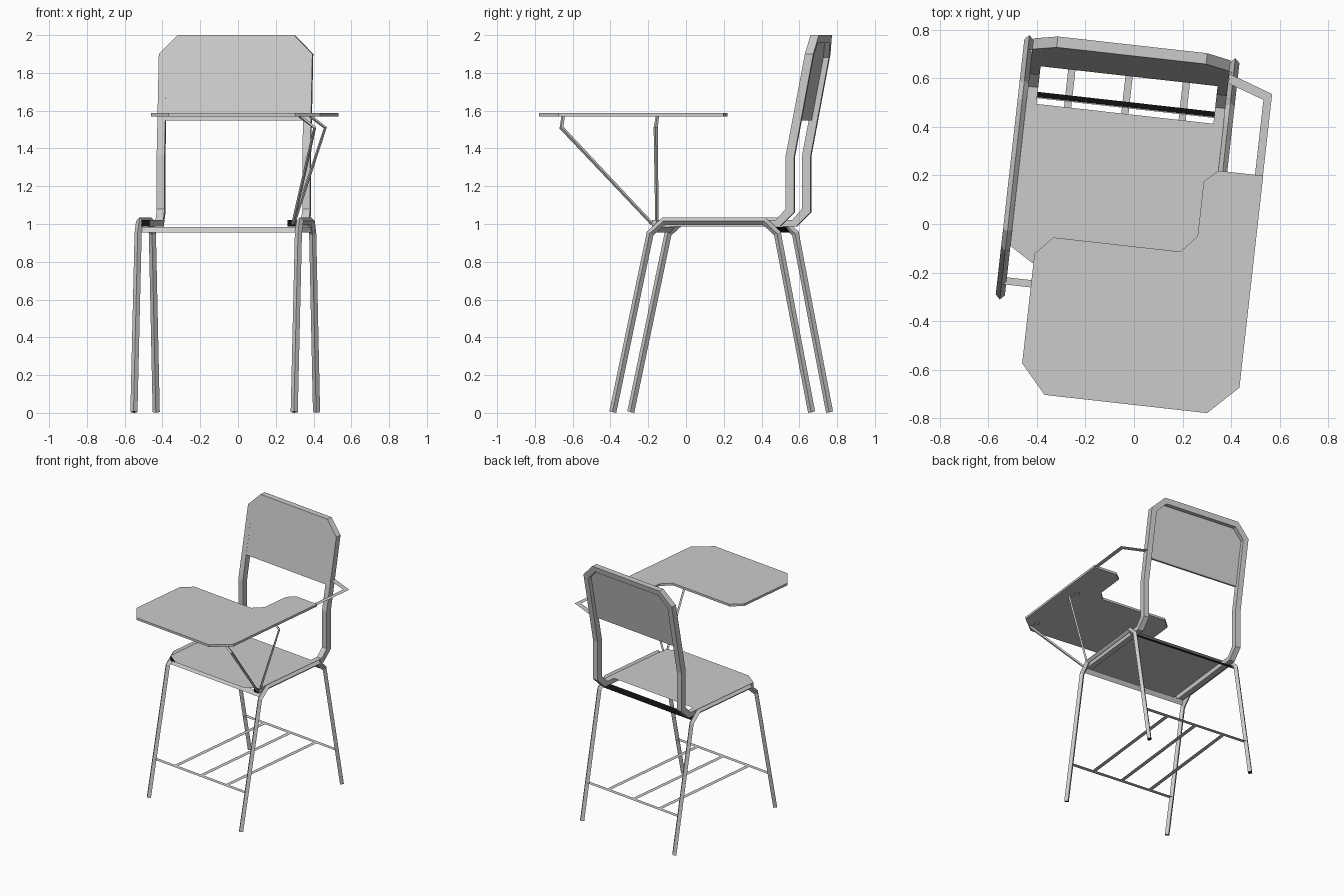
import bpy, bmesh, math
from mathutils import Vector, Matrix

if "Cube" in bpy.data.objects:
    bpy.data.objects.remove(bpy.data.objects["Cube"], do_unlink=True)


def make_material(name, value):
    m = bpy.data.materials.new(name)
    m.use_nodes = True
    m.diffuse_color = (value, value, value, 1)
    m.node_tree.nodes["Principled BSDF"].inputs["Base Color"].default_value = (value, value, value, 1)
    return m


GREY = make_material("light grey", 0.6)
BLACK = make_material("black", 0.005)

# The chair is turned slightly; parts are written about its own centre line
PLACE = Matrix.Rotation(math.radians(-6.4), 4, "Z") @ Matrix.Translation((-0.088, 0, 0))


def finish(name, bm, closed=True, main=GREY):
    if closed:
        bmesh.ops.recalc_face_normals(bm, faces=bm.faces[:])
    bm.transform(PLACE)
    mesh = bpy.data.meshes.new(name)
    bm.to_mesh(mesh)
    bm.free()
    mesh.materials.append(main)
    mesh.materials.append(BLACK)
    obj = bpy.data.objects.new(name, mesh)
    bpy.context.collection.objects.link(obj)
    return obj


def skin(name, rings, cap=0):
    """Join a row of rings into a tube with end caps."""
    bm = bmesh.new()
    rows = [[bm.verts.new(p) for p in ring] for ring in rings]
    n = len(rows[0])
    for a, b in zip(rows, rows[1:]):
        for i in range(n):
            j = (i + 1) % n
            bm.faces.new((a[i], a[j], b[j], b[i]))
    for end in (rows[0], rows[-1]):
        bm.faces.new(end).material_index = cap
    return finish(name, bm)


def tube(name, points, radius, cap=0):
    """Sweep a diamond section along a path with mitred bends."""
    pts = [Vector(p) for p in points]
    last = len(pts) - 1
    rings = []
    for k, p in enumerate(pts):
        before = (p - pts[k - 1]).normalized() if k else None
        after = (pts[k + 1] - p).normalized() if k < last else None
        t = ((before or after) + (after or before)).normalized()
        stretch = 1 / t.dot(after or before)
        side = Vector((1, 0, 0))
        side = (side - t * side.dot(t)).normalized()
        up = t.cross(side) * stretch
        rings.append([p + radius * d for d in (side, up, -side, -up)])
    return skin(name, rings, cap)


def sheet(name, corners, main=GREY):
    bm = bmesh.new()
    bm.faces.new([bm.verts.new(c) for c in corners])
    return finish(name, bm, closed=False, main=main)


def slab(name, corners, offset):
    shift = Vector(offset)
    return skin(name, [corners, [Vector(c) + shift for c in corners]])


def mirrored(half):
    """Complete a symmetrical outline from its +x half."""
    return half + [(-p[0], *p[1:]) for p in reversed(half)]


# Legs: one bent tube per side, forming front leg, seat rail and rear leg
leg_side = [(-0.352, 0.004), (-0.153, 0.95), (-0.08, 1.016),
            (0.455, 1.016), (0.525, 0.95), (0.707, 0.004)]
for label, u in (("left", 0.427), ("right", -0.427)):
    tube(label + "_legs", [(u, v, z) for v, z in leg_side], 0.019, cap=1)


# Back frame: rectangular tube from the seat sides up and over the back
def back_front(z):
    return 0.568 + (z - 1.36) * 0.1875


OUT, INN, DEEP = 0.409, 0.367, 0.045
side_profile = [((-0.146, 1.022), (-0.146, 0.986)), ((0.515, 1.022), (0.535, 0.986)),
                ((0.567, 1.08), (0.612, 1.062)), ((0.567, 1.362), (0.612, 1.355))]
rings = [[(OUT, *f), (OUT, *b), (INN, *b), (INN, *f)] for f, b in side_profile]
for uo, zo, ui, zi in ((OUT, 1.9, INN, 1.882), (0.31, 2.0, 0.293, 1.958)):
    vo, vi = back_front(zo), back_front(zi)
    rings.append([(uo, vo, zo), (uo, vo + DEEP, zo), (ui, vi + DEEP, zi), (ui, vi, zi)])
rings += [[(-x, y, z) for x, y, z in ring] for ring in reversed(rings)]
skin("back_frame", rings, cap=1)

# Backrest panel, flush with the front of its frame
panel = mirrored([(INN, 1.547), (INN, 1.882), (0.293, 1.958)])
slab("backrest", [(u, back_front(z), z) for u, z in panel], (0, 0.015, 0))

# Seat sheet with clipped front corners, lying on the side tubes
seat = mirrored([(0.31, -0.207), (OUT, -0.146), (OUT, 0.447)])
sheet("seat", [(u, v, 1.0235) for u, v in seat])


# Cross strips below the seat, sloping with the bends of the legs
def seat_strip(name, low, high, main=GREY):
    sheet(name, [(-0.427, low, 0.955), (0.427, low, 0.955),
                 (0.427, high, 0.985), (-0.427, high, 0.985)], main)


seat_strip("front_seat_strip", -0.14, -0.118)
seat_strip("rear_seat_strip", 0.493, 0.471)
seat_strip("rear_strip_cover", 0.497, 0.475, BLACK)


# Book rack: flat strips between the legs
def rack_strip(name, u0, u1, v0, v1):
    z = 0.28
    sheet(name, [(u0, v0, z), (u1, v0, z), (u1, v1, z), (u0, v1, z)])


for label, v in (("front", -0.292), ("rear", 0.653)):
    rack_strip(label + "_rack_bar", -0.427, 0.427, v - 0.015, v + 0.015)
for i in (-1, 0, 1):
    u = 0.2375 * i
    rack_strip("rack_rib", u - 0.015, u + 0.015, -0.277, 0.638)

# Writing tablet with a cut-out for the sitter
tablet = [(-0.306, -0.622), (-0.2, -0.741), (0.474, -0.741), (0.595, -0.622),
          (0.595, 0.257), (0.409, 0.257), (0.354, 0.206), (0.354, -0.021),
          (0.291, -0.092), (-0.236, -0.092), (-0.306, -0.167)]
slab("writing_tablet", [(u, v, 1.57) for u, v in tablet], (0, 0, 0.017))

# Flat arm from the tablet to the back frame
arm = [(0.561, 0.25), (0.594, 0.25), (0.594, 0.596), (0.41, 0.659), (0.41, 0.619), (0.561, 0.568)]
sheet("tablet_arm", [(u, v, 1.579) for u, v in arm])

# Bent struts holding the tablet
for label, foot, top in (("rear", -0.12, -0.108), ("front", -0.145, -0.61)):
    tube(label + "_tablet_strut",
         [(0.397, foot, 1.0), (0.565, top, 1.51), (0.484, top, 1.572)], 0.009)
